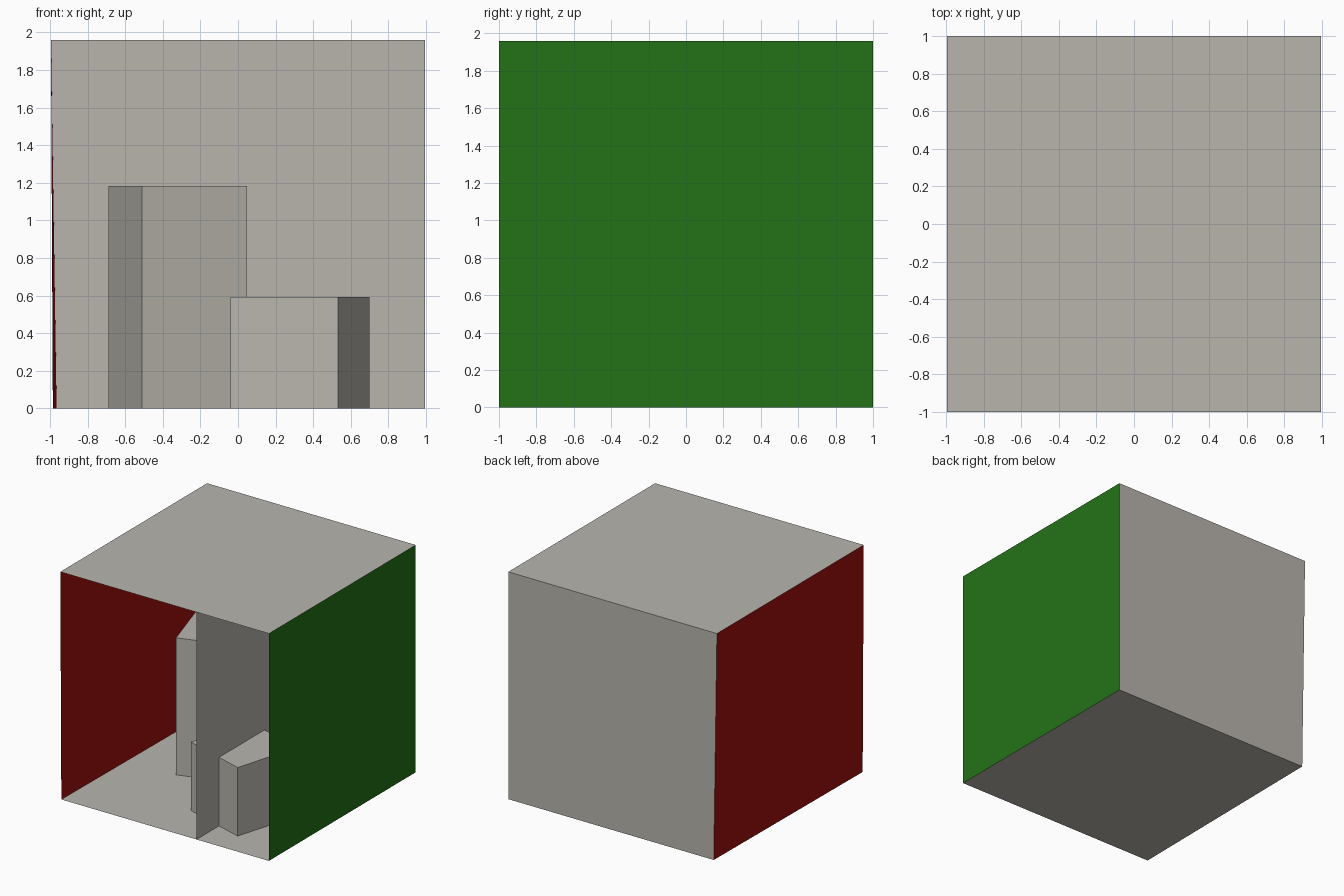
import bpy

if "Cube" in bpy.data.objects:
    bpy.data.objects.remove(bpy.data.objects["Cube"])

H = 1.96                       # room height
Y0, Y1 = -1.0, 1.0             # front, back
XR = 0.995                     # right wall
FL, BL, TL = -0.985, -0.965, -0.995   # left edge: floor front, floor back, ceiling


def material(name, srgb):
    # display colour given as sRGB, stored as linear
    m = bpy.data.materials.new(name)
    m.diffuse_color = (*[((c + 0.055) / 1.055) ** 2.4 for c in srgb], 1)
    m.use_nodes = True
    m.node_tree.nodes["Principled BSDF"].inputs["Base Color"].default_value = m.diffuse_color
    return m


white = material("warm_white", (0.725, 0.71, 0.68))
red = material("red", (0.63, 0.065, 0.05))
green = material("green", (0.14, 0.45, 0.091))


def make(name, verts, faces, mat):
    me = bpy.data.meshes.new(name)
    me.from_pydata(verts, [], faces)
    me.materials.append(mat)
    me.update()
    ob = bpy.data.objects.new(name, me)
    bpy.context.collection.objects.link(ob)
    return ob


def panel(name, corners, mat=white):
    return make(name, corners, [(0, 1, 2, 3)], mat)


def block(name, outline, height):
    # upright closed prism over a four-sided, counter-clockwise outline
    verts = [(x, y, z) for z in (0, height) for x, y in outline]
    faces = [(3, 2, 1, 0), (4, 5, 6, 7)]
    faces += [(i, (i + 1) % 4, (i + 1) % 4 + 4, i + 4) for i in range(4)]
    return make(name, verts, faces, white)


# Room shell: single-sided panels facing inward, open at the front
panel("floor", [(FL, Y0, 0), (XR, Y0, 0), (XR, Y1, 0), (BL, Y1, 0)])
panel("ceiling", [(TL, Y0, H), (TL, Y1, H), (XR, Y1, H), (XR, Y0, H)])
panel("back_wall", [(BL, Y1, 0), (XR, Y1, 0), (XR, Y1, H), (TL, Y1, H)])
panel("right_wall", [(XR, Y1, 0), (XR, Y0, 0), (XR, Y0, H), (XR, Y1, H)], green)
panel("left_wall", [(FL, Y0, 0), (BL, Y1, 0), (TL, Y1, H), (TL, Y0, H)], red)

# Thin divider running front to back, cutting through the short block
XD = 0.305
panel("divider", [(XD, Y0, 0), (XD, Y1, 0), (XD, Y1, H), (XD, Y0, H)])

# Two turned blocks on the floor
block("short_block", [(0.532, -0.764), (0.70, -0.192), (0.138, -0.025), (-0.04, -0.586)], 0.591)
block("tall_block", [(-0.512, -0.113), (0.049, 0.064), (-0.128, 0.635), (-0.69, 0.458)], 1.182)

# Lamp panel just under the ceiling
panel("ceiling_lamp", [(-0.227, -0.182, H - 0.01), (-0.227, 0.192, H - 0.01),
                       (0.236, 0.192, H - 0.01), (0.236, -0.182, H - 0.01)])
